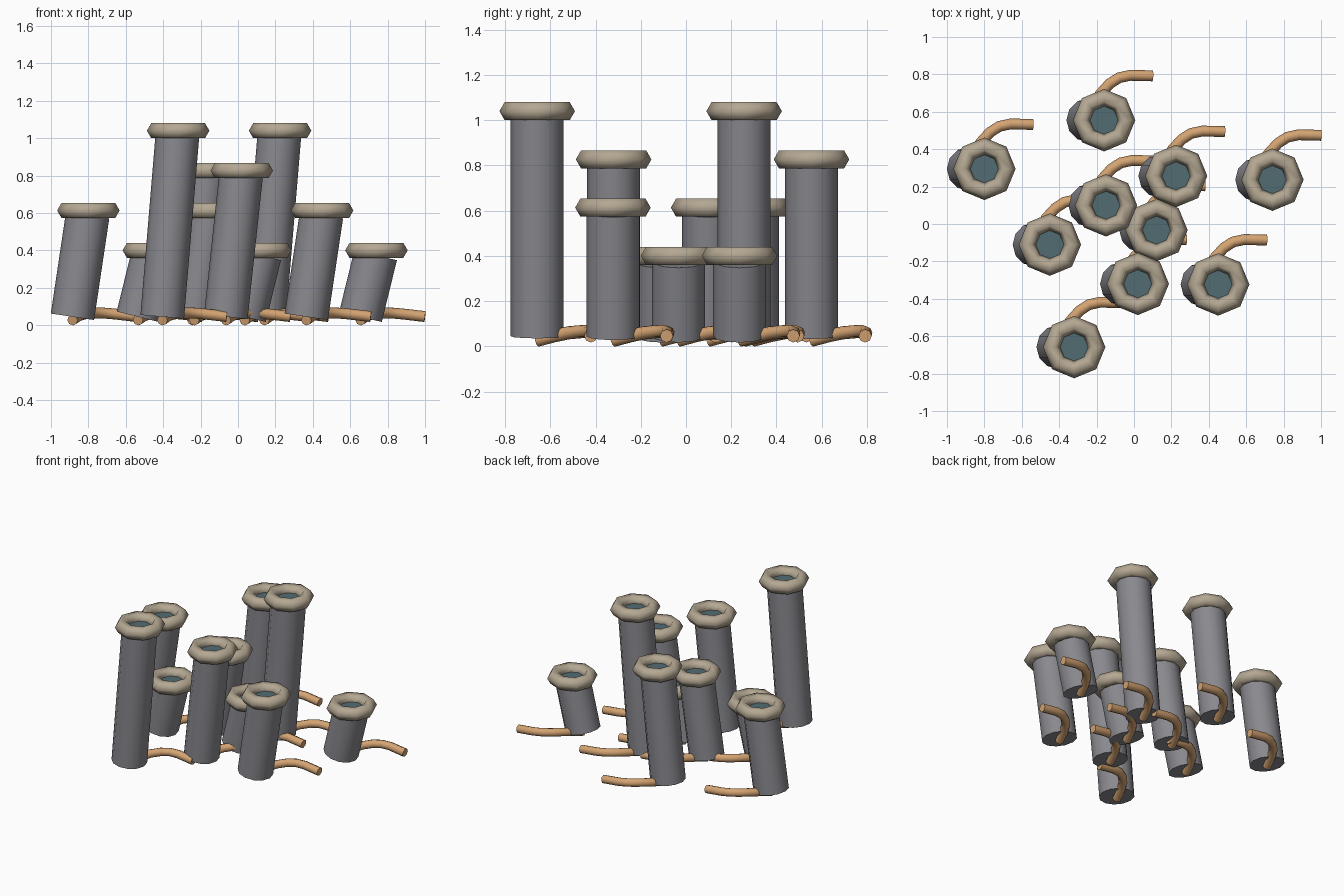
import bpy, bmesh, math
from mathutils import Vector, Matrix

cube = bpy.data.objects.get("Cube")
if cube:
    bpy.data.objects.remove(cube, do_unlink=True)


def material(name, rgb):
    m = bpy.data.materials.new(name)
    m.use_nodes = True
    m.diffuse_color = (*rgb, 1)
    m.node_tree.nodes["Principled BSDF"].inputs["Base Color"].default_value = (*rgb, 1)
    return m


GREY = material("stalk grey", (0.25, 0.25, 0.275))
TAN = material("collar tan", (0.46, 0.39, 0.29))
ORANGE = material("root orange", (0.66, 0.37, 0.17))
TEAL = material("core teal", (0.085, 0.15, 0.17))


def finish(name, bm, mat, angle):
    bmesh.ops.recalc_face_normals(bm, faces=bm.faces)
    me = bpy.data.meshes.new(name)
    bm.to_mesh(me)
    bm.free()
    me.materials.append(mat)
    ob = bpy.data.objects.new(name, me)
    bpy.context.collection.objects.link(ob)
    bpy.ops.object.select_all(action="DESELECT")
    ob.select_set(True)
    bpy.context.view_layer.objects.active = ob
    bpy.ops.object.shade_smooth_by_angle(angle=math.radians(angle))
    return ob


def sweep(bm, points, radius, sides):
    """Capped tube along a path, rings square to the path."""
    rings = []
    for i, p in enumerate(points):
        d = (points[min(i + 1, len(points) - 1)] - points[max(i - 1, 0)]).normalized()
        turn = d.to_track_quat("Z", "Y")
        rings.append([bm.verts.new(p + turn @ Vector((radius * math.cos(a), radius * math.sin(a), 0)))
                      for a in (math.tau * k / sides for k in range(sides))])
    for a, b in zip(rings, rings[1:]):
        for k in range(sides):
            n = (k + 1) % sides
            bm.faces.new((a[k], a[n], b[n], b[k]))
    bm.faces.new(rings[0])
    bm.faces.new(rings[-1])


def stalk(n, base, top):
    bm = bmesh.new()
    sweep(bm, [base, top], 0.117, 12)
    finish(f"stalk_{n}", bm, GREY, 50)


def collar(n, centre, major=0.121, minor=0.046, sides=8, section=6):
    # hexagonal ring section spun around the vertical axis
    bm = bmesh.new()
    ring = [bm.verts.new(centre + Vector((major + minor * math.cos(a), 0, minor * math.sin(a))))
            for a in (math.tau * k / section for k in range(section))]
    edges = [bm.edges.new((ring[k], ring[(k + 1) % section])) for k in range(section)]
    bmesh.ops.spin(bm, geom=ring + edges, cent=centre, axis=(0, 0, 1),
                   angle=math.tau, steps=sides, use_merge=True)
    bmesh.ops.remove_doubles(bm, verts=bm.verts, dist=0.0001)
    finish(f"collar_{n}", bm, TAN, 65)


def core(n, centre):
    # disc closing the mouth of the stalk
    bm = bmesh.new()
    bmesh.ops.create_cone(bm, cap_ends=True, segments=12, radius1=0.105, radius2=0.105,
                          depth=0.01, matrix=Matrix.Translation(centre))
    finish(f"core_{n}", bm, TEAL, 40)


ROOT_PATH = [(-0.085, 0, 0.027), (-0.055, 0.08, 0.048), (-0.02, 0.14, 0.06), (0.03, 0.195, 0.065),
             (0.08, 0.227, 0.065), (0.14, 0.24, 0.06), (0.26, 0.237, 0.046)]


def root(n, origin):
    bm = bmesh.new()
    sweep(bm, [origin + Vector(p) for p in ROOT_PATH], 0.029, 8)
    finish(f"root_{n}", bm, ORANGE, 50)


# mouth position and height step of each stalk
STALKS = [(-0.80, 0.295, 1), (-0.16, 0.555, 2), (-0.15, 0.10, 1), (0.225, 0.257, 3), (0.74, 0.237, 0),
          (-0.45, -0.11, 0), (0.12, -0.033, 0), (0.02, -0.32, 2), (0.45, -0.323, 1), (-0.32, -0.658, 3)]

for n, (x, y, step) in enumerate(STALKS, 1):
    mouth = Vector((x, y, 0.40 + 0.2133 * step))
    stalk(n, Vector((x - 0.085, y, 0.045)), mouth - Vector((0.004, 0, 0.025)))
    core(n, mouth - Vector((0, 0, 0.006)))
    collar(n, mouth)
    root(n, Vector((x, y, 0)))
